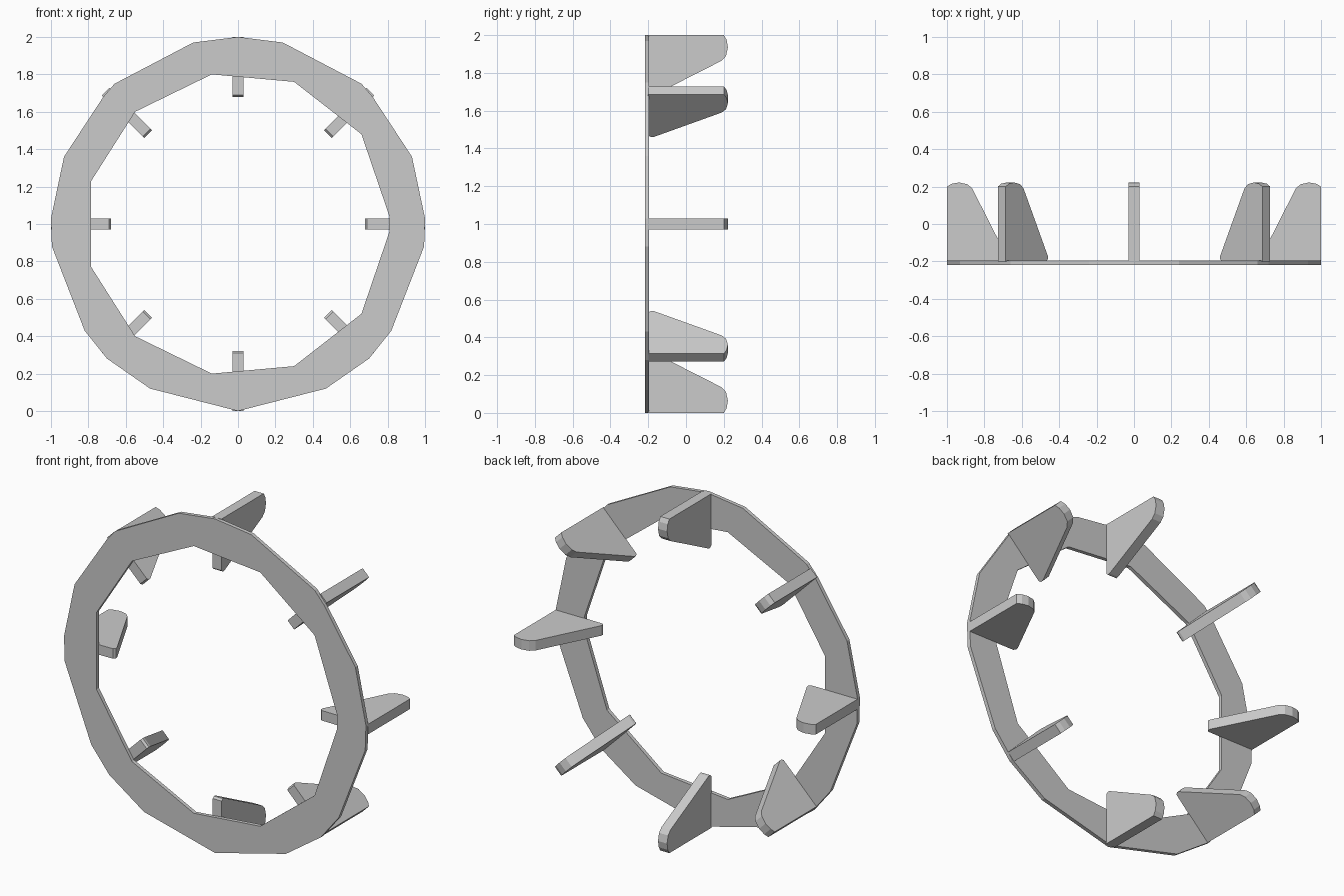
import bpy
import bmesh
from math import pi
from mathutils import Matrix, Vector

default_cube = bpy.data.objects.get("Cube")
if default_cube:
    bpy.data.objects.remove(default_cube, do_unlink=True)

# Single flat grey
grey = bpy.data.materials.new("plain_grey")
grey.use_nodes = True
colour = (0.6, 0.6, 0.6, 1)
grey.diffuse_color = colour
grey.node_tree.nodes["Principled BSDF"].inputs["Base Color"].default_value = colour

CENTRE = Vector((0, 0, 1))


def finish(bm, name):
    """Turn a bmesh into a flat shaded object with the grey material."""
    bmesh.ops.recalc_face_normals(bm, faces=bm.faces)
    mesh = bpy.data.meshes.new(name)
    bm.to_mesh(mesh)
    bm.free()
    mesh.materials.append(grey)
    obj = bpy.data.objects.new(name, mesh)
    bpy.context.collection.objects.link(obj)
    return obj


def extrude_faces(bm, offset):
    """Give a flat sheet thickness along the offset."""
    result = bmesh.ops.extrude_face_region(bm, geom=bm.faces[:])
    moved = [v for v in result["geom"] if isinstance(v, bmesh.types.BMVert)]
    bmesh.ops.translate(bm, verts=moved, vec=offset)


# Flat ring with a faceted outline and a faceted hole
FRONT, BACK = -0.218, -0.195
outer_half = [(0.24, 0.97), (0.66, 0.75), (0.72, 0.68), (0.93, 0.36), (1, 0.03),
              (0.995, -0.12), (0.82, -0.57), (0.7, -0.72), (0.47, -0.88)]
outer = [(0, 1)] + outer_half + [(0, -1)] + [(-x, z) for x, z in reversed(outer_half)]
inner_half = [(-0.785, 0.23), (-0.55, 0.6), (-0.14, 0.8), (0.3, 0.76),
              (0.66, 0.48), (0.81, 0.04)]
inner = inner_half + [(x, -z) for x, z in reversed(inner_half)]

bm = bmesh.new()
for loop in (outer, inner):
    verts = [bm.verts.new(CENTRE + Vector((x, FRONT, z))) for x, z in loop]
    for i, v in enumerate(verts):
        bm.edges.new((v, verts[i - 1]))
bmesh.ops.triangle_fill(bm, edges=bm.edges[:], use_beauty=True,
                        normal=Vector((0, -1, 0)))
extrude_faces(bm, Vector((0, BACK - FRONT, 0)))
finish(bm, "ring")

# Eight tapered fins with rounded tips, spread around the ring
fin_profile = [(1, -0.2), (1, 0.2), (0.975, 0.215), (0.935, 0.222), (0.89, 0.212),
               (0.865, 0.19), (0.682, -0.17), (0.68, -0.185), (0.69, -0.197)]
THICK = 0.06
for i in range(8):
    bm = bmesh.new()
    bm.faces.new([bm.verts.new((-THICK / 2, y, r)) for r, y in fin_profile])
    extrude_faces(bm, Vector((THICK, 0, 0)))
    turn = Matrix.Translation(CENTRE) @ Matrix.Rotation(i * pi / 4, 4, 'Y')
    bm.transform(turn)
    finish(bm, f"fin_{i + 1}")
